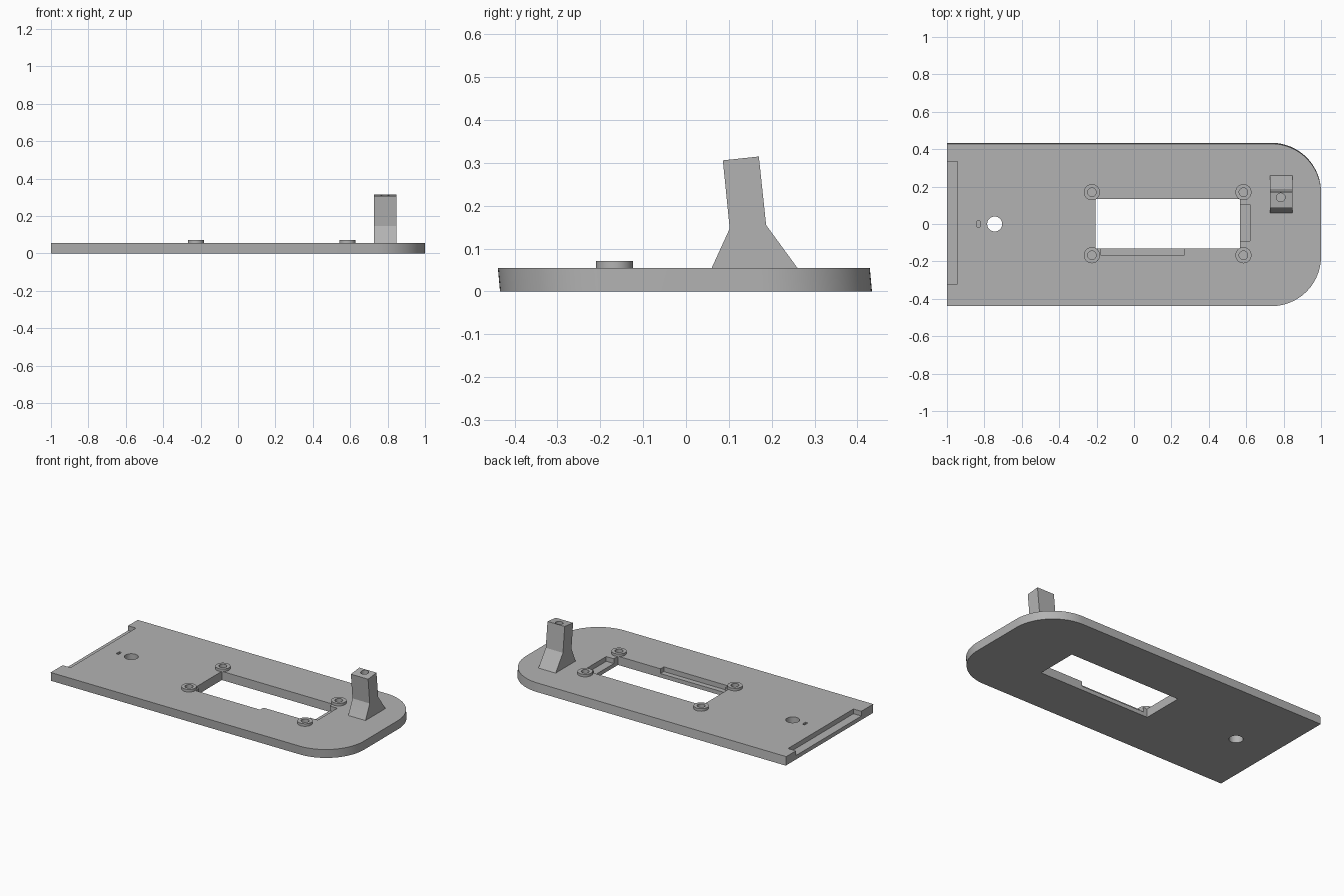
import bpy, bmesh, math

if "Cube" in bpy.data.objects:
    bpy.data.objects.remove(bpy.data.objects["Cube"])

grey = bpy.data.materials.new("plain_grey")
grey.diffuse_color = (0.45, 0.45, 0.45, 1)
grey.use_nodes = True
grey.node_tree.nodes["Principled BSDF"].inputs["Base Color"].default_value = grey.diffuse_color
TOP = 0.055


def make(name, bm):
    bmesh.ops.recalc_face_normals(bm, faces=bm.faces)
    mesh = bpy.data.meshes.new(name)
    bm.to_mesh(mesh)
    bm.free()
    mesh.materials.append(grey)
    ob = bpy.data.objects.new(name, mesh)
    bpy.context.collection.objects.link(ob)
    return ob


def prism(name, points, shift):
    """Extrude a closed profile of 3D points along a vector."""
    bm = bmesh.new()
    low = [bm.verts.new(p) for p in points]
    high = [bm.verts.new([a + b for a, b in zip(p, shift)]) for p in points]
    bm.faces.new(low)
    bm.faces.new(high)
    n = len(low)
    for i in range(n):
        j = (i + 1) % n
        bm.faces.new((low[i], low[j], high[j], high[i]))
    return make(name, bm)


def box(name, x0, x1, y0, y1, z0, z1):
    return prism(name, [(x0, y0, z0), (x1, y0, z0), (x1, y1, z0), (x0, y1, z0)],
                 (0, 0, z1 - z0))


def cylinder(name, x, y, r, z0, z1, n=40):
    ring = [(x + r * math.cos(2 * math.pi * i / n),
             y + r * math.sin(2 * math.pi * i / n), z0) for i in range(n)]
    return prism(name, ring, (0, 0, z1 - z0))


def select(ob):
    bpy.ops.object.select_all(action='DESELECT')
    ob.select_set(True)
    bpy.context.view_layer.objects.active = ob


def cut(target, cutter):
    mod = target.modifiers.new("cut", 'BOOLEAN')
    mod.operation = 'DIFFERENCE'
    mod.solver = 'EXACT'
    mod.object = cutter
    select(target)
    bpy.ops.object.modifier_apply(modifier=mod.name)
    bpy.data.objects.remove(cutter)


def smooth(ob):
    select(ob)
    bpy.ops.object.shade_smooth_by_angle(angle=math.radians(30))


# Base plate: square left end, rounded right end, slightly leaning walls
R, W = 0.265, 0.434
outline = [(-1, W, 0), (-1, -W, 0)]
for cy, start in ((-W + R, -90), (W - R, 0)):
    for i in range(25):
        a = math.radians(start + 90 * i / 24)
        outline.append((1 - R + R * math.cos(a), cy + R * math.sin(a), 0))
plate = prism("base_plate", outline, (0, -0.005, TOP))

# Openings and recesses in the plate
cut(plate, box("opening", -0.207, 0.567, -0.132, 0.135, -0.1, 0.2))
cut(plate, box("end_notch", -1.1, -0.945, -0.32, 0.333, 0.025, 0.2))
cut(plate, box("side_recess", 0.5, 0.62, -0.09, 0.105, 0.025, 0.2))
cut(plate, box("front_recess", -0.18, 0.27, -0.165, -0.1, 0.025, 0.2))
cut(plate, cylinder("round_hole", -0.745, 0, 0.04, -0.1, 0.2))
cut(plate, box("small_slot", -0.84, -0.823, -0.016, 0.016, 0.025, 0.2))

# Screw bosses around the opening
for i, (x, y) in enumerate([(-0.225, -0.167), (0.585, -0.167),
                            (-0.225, 0.17), (0.585, 0.17)]):
    boss = cylinder(f"screw_boss_{i + 1}", x, y, 0.043, 0.052, 0.071)
    cut(boss, cylinder("boss_hole", x, y, 0.023, 0.0, 0.2))
    cut(plate, cylinder("pilot_hole", x, y, 0.023, 0.02, 0.2))
    smooth(boss)
smooth(plate)

# Leaning post with a flared foot and a hole in its top
profile = [(0.057, 0.05), (0.26, 0.05), (0.26, 0.055), (0.187, 0.155),
           (0.17, 0.315), (0.086, 0.306), (0.102, 0.147), (0.06, 0.055)]
post = prism("post", [(0.728, y, z) for y, z in profile], (0.12, 0, 0))
cut(post, cylinder("post_hole", 0.785, 0.142, 0.023, 0.2, 0.4))
smooth(post)
